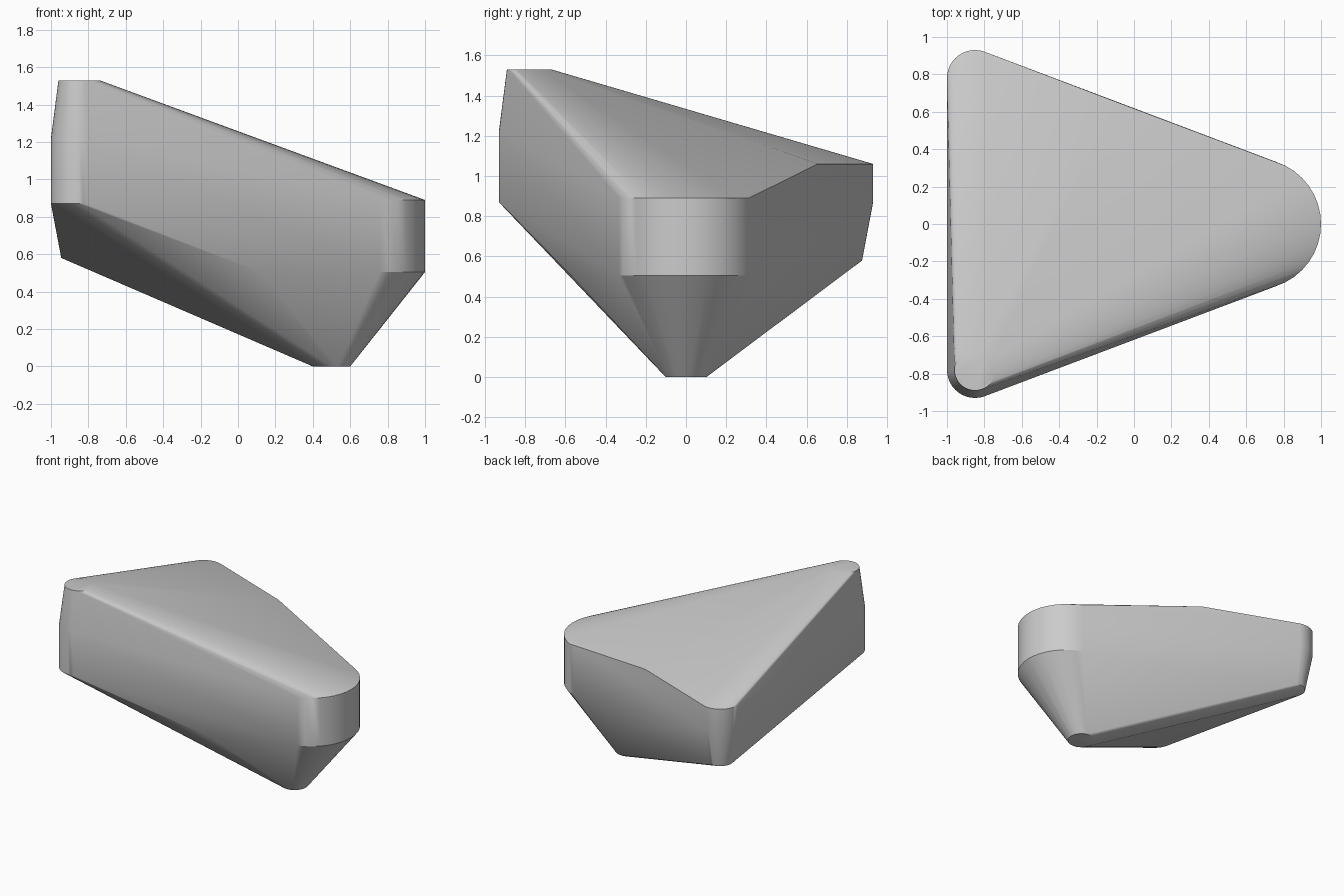
import bpy, bmesh, math

cube = bpy.data.objects.get("Cube")
if cube:
    bpy.data.objects.remove(cube, do_unlink=True)

SEGMENTS = 40


def ring(bm, x, y, z, r):
    """Add a horizontal circle of points for the hull."""
    for i in range(SEGMENTS):
        a = 2 * math.pi * i / SEGMENTS
        bm.verts.new((x + r * math.cos(a), y + r * math.sin(a), z))


def column(bm, x, y, levels):
    for z, r in levels:
        ring(bm, x, y, z, r)


bm = bmesh.new()
# Tall front corner, chamfered at its top
column(bm, -0.85, -0.78, [(0.87, 0.15), (1.22, 0.15), (1.53, 0.11)])
# Low back corner, tapered at its foot
column(bm, -0.85, 0.78, [(0.58, 0.095), (0.87, 0.15), (1.06, 0.15)])
# Broad rounded nose
column(bm, 0.65, 0, [(0.505, 0.35), (0.89, 0.35)])
# Small flat foot
ring(bm, 0.5, 0, 0, 0.1)
# Side knuckles: both lower edges and the back upper edge
for point in [(0.12, -0.57, 0.505), (0.12, 0.57, 0.505), (-0.1, 0.655, 1.06)]:
    bm.verts.new(point)

# Wrap everything in one convex skin
hull = bmesh.ops.convex_hull(bm, input=bm.verts[:])
loose = [v for v in bm.verts if not v.link_faces]
bmesh.ops.delete(bm, geom=loose, context='VERTS')
bmesh.ops.dissolve_limit(bm, angle_limit=math.radians(0.7),
                         verts=bm.verts[:], edges=bm.edges[:])
bmesh.ops.recalc_face_normals(bm, faces=bm.faces[:])

mesh = bpy.data.meshes.new("wedge_stone")
bm.to_mesh(mesh)
bm.free()
stone = bpy.data.objects.new("wedge_stone", mesh)
bpy.context.collection.objects.link(stone)

# Plain grey finish
grey = bpy.data.materials.new("light_grey")
grey.use_nodes = True
colour = (0.6, 0.6, 0.6, 1)
grey.diffuse_color = colour
grey.node_tree.nodes["Principled BSDF"].inputs["Base Color"].default_value = colour
mesh.materials.append(grey)

# Smooth rounded corners, crisp rims
bpy.ops.object.select_all(action='DESELECT')
stone.select_set(True)
bpy.context.view_layer.objects.active = stone
bpy.ops.object.shade_smooth_by_angle(angle=math.radians(30))
